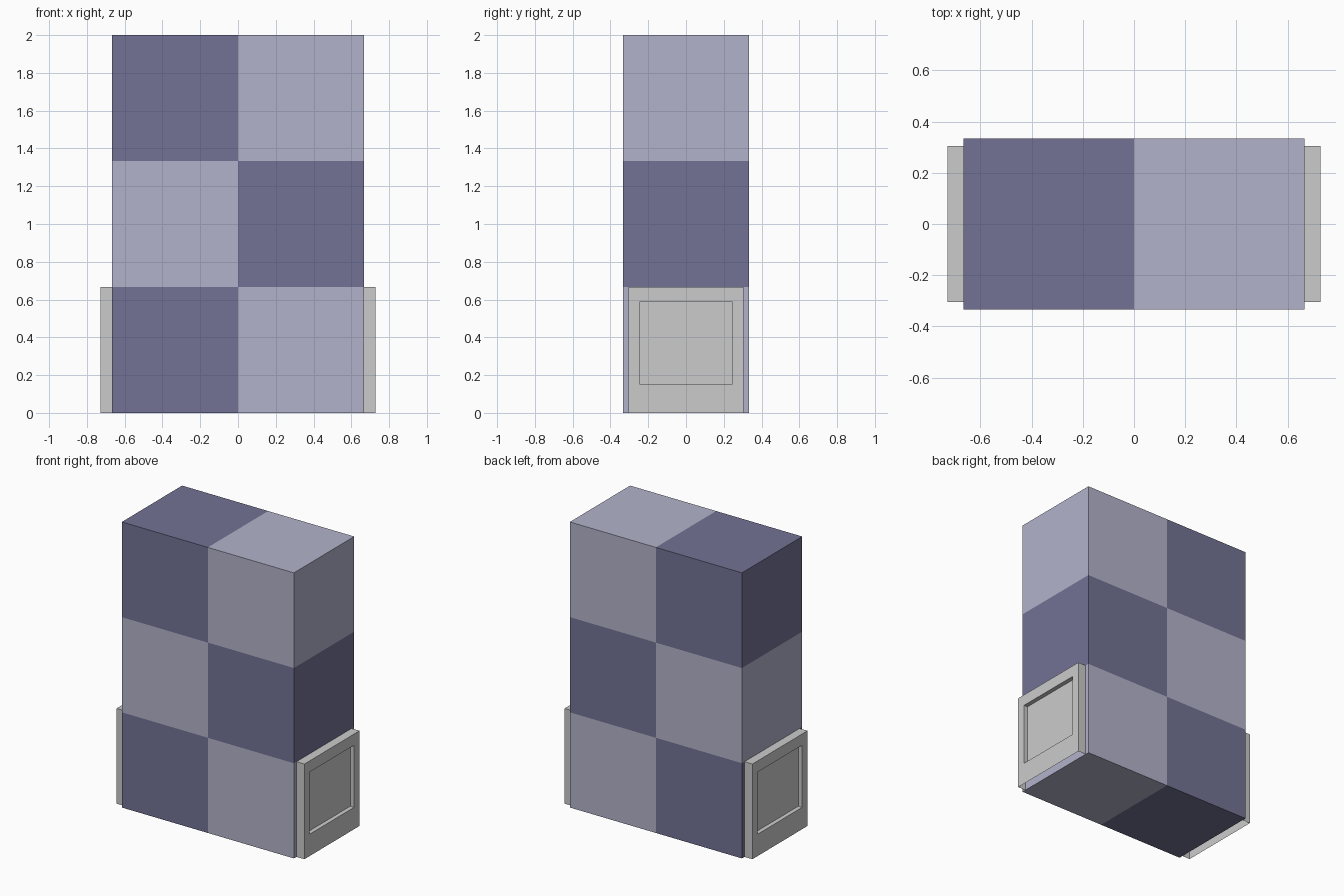
import bpy, bmesh

if "Cube" in bpy.data.objects:
    bpy.data.objects.remove(bpy.data.objects["Cube"])

CELL = 2 / 3          # checker block size
W, D, H = 2 * CELL, CELL, 3 * CELL


def material(name, rgb):
    m = bpy.data.materials.new(name)
    m.diffuse_color = (*rgb, 1)
    m.use_nodes = True
    m.node_tree.nodes["Principled BSDF"].inputs["Base Color"].default_value = m.diffuse_color
    return m


def add_object(name, bm):
    me = bpy.data.meshes.new(name)
    bm.to_mesh(me)
    bm.free()
    ob = bpy.data.objects.new(name, me)
    bpy.context.collection.objects.link(ob)
    return ob


def box(lo, hi):
    bm = bmesh.new()
    bmesh.ops.create_cube(bm, size=1)
    for v in bm.verts:
        for i in range(3):
            v.co[i] = hi[i] if v.co[i] > 0 else lo[i]
    return bm


# Body: one block cut into a 2 x 3 checker
bm = box((-W / 2, -D / 2, 0), (W / 2, D / 2, H))
for co, no in (((0, 0, 0), (1, 0, 0)),
               ((0, 0, CELL), (0, 0, 1)),
               ((0, 0, 2 * CELL), (0, 0, 1))):
    bmesh.ops.bisect_plane(bm, geom=bm.verts[:] + bm.edges[:] + bm.faces[:],
                           plane_co=co, plane_no=no)
for f in bm.faces:
    c = f.calc_center_median()
    column = int(c.x > 0)
    row = min(2, int(c.z / CELL))
    f.material_index = (column + row) % 2
body = add_object("checker_body", bm)
body.data.materials.append(material("dark_lavender", (0.17, 0.17, 0.30)))
body.data.materials.append(material("light_lavender", (0.45, 0.45, 0.60)))

# Side panels: thin shells open towards the body and below, recessed outside
X_OUT, RECESS = 0.728, 0.03
bm = box((W / 2, -0.305, 0), (X_OUT, 0.305, CELL))
bm.normal_update()
bmesh.ops.delete(bm, geom=[f for f in bm.faces
                           if f.normal.x < -0.5 or f.normal.z < -0.5],
                 context='FACES_ONLY')
outer = next(f for f in bm.faces if f.normal.x > 0.5)
bmesh.ops.inset_individual(bm, faces=[outer], thickness=0.06)
for v in outer.verts:
    v.co.z = 0.588 if v.co.z > CELL / 2 else 0.153
    v.co.y = 0.246 if v.co.y > 0 else -0.246
floor = bmesh.ops.extrude_discrete_faces(bm, faces=[outer])["faces"][0]
for v in floor.verts:
    v.co.x -= RECESS
panels = add_object("side_panels", bm)
mirror = panels.modifiers.new("mirror", 'MIRROR')
mirror.use_axis = (True, False, False)
mirror.use_mirror_merge = False
